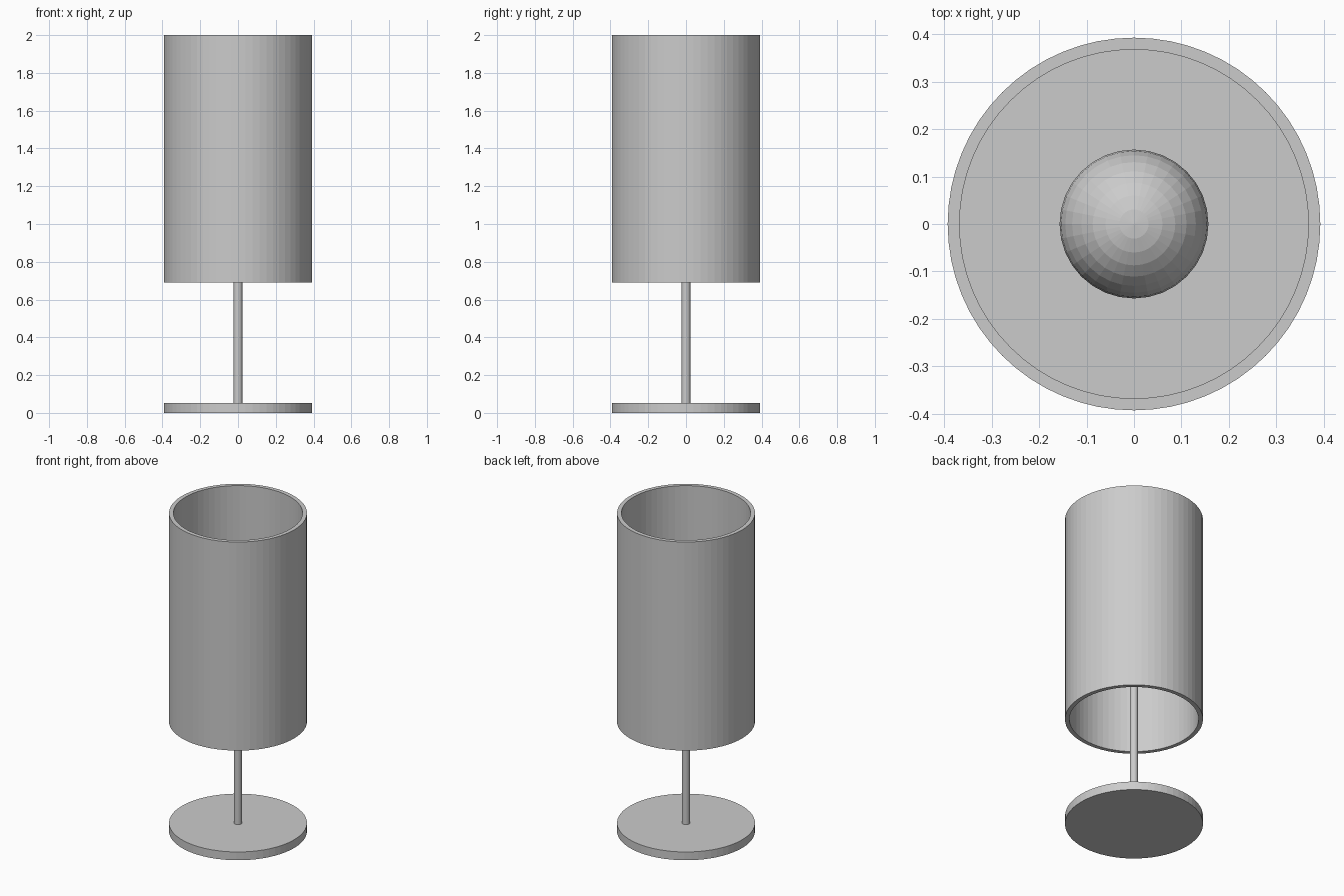
import bpy, bmesh
from math import cos, sin, tau

if "Cube" in bpy.data.objects:
    bpy.data.objects.remove(bpy.data.objects["Cube"])

R = 0.393        # outer radius of base and shade
BULB_Z = 1.345   # bulb sits mid-height inside the shade


def cylinder(name, radius, z0, z1, sides):
    bpy.ops.mesh.primitive_cylinder_add(vertices=sides, radius=radius,
                                        depth=z1 - z0, location=(0, 0, (z0 + z1) / 2))
    bpy.context.object.name = name


def tube(name, outer, inner, z0, z1, sides):
    # Closed rectangular wall section swept around z
    section = [(outer, z0), (outer, z1), (inner, z1), (inner, z0)]
    bm = bmesh.new()
    rings = [[bm.verts.new((r * cos(tau * i / sides), r * sin(tau * i / sides), z))
              for i in range(sides)] for r, z in section]
    for k in range(4):
        a, b = rings[k], rings[(k + 1) % 4]
        for i in range(sides):
            j = (i + 1) % sides
            bm.faces.new((a[i], a[j], b[j], b[i]))
    bmesh.ops.recalc_face_normals(bm, faces=bm.faces)
    mesh = bpy.data.meshes.new(name)
    bm.to_mesh(mesh)
    bm.free()
    bpy.context.collection.objects.link(bpy.data.objects.new(name, mesh))


# Round foot and thin pole
cylinder("base", R, 0, 0.052, 64)
cylinder("pole", 0.0235, 0.052, BULB_Z, 32)

# Ball bulb on top of the pole
bpy.ops.mesh.primitive_uv_sphere_add(segments=32, ring_count=16, radius=0.157,
                                     location=(0, 0, BULB_Z))
bpy.context.object.name = "bulb"

# Open drum shade with wall thickness
tube("shade", R, 0.368, 0.689, 2.0, 64)
